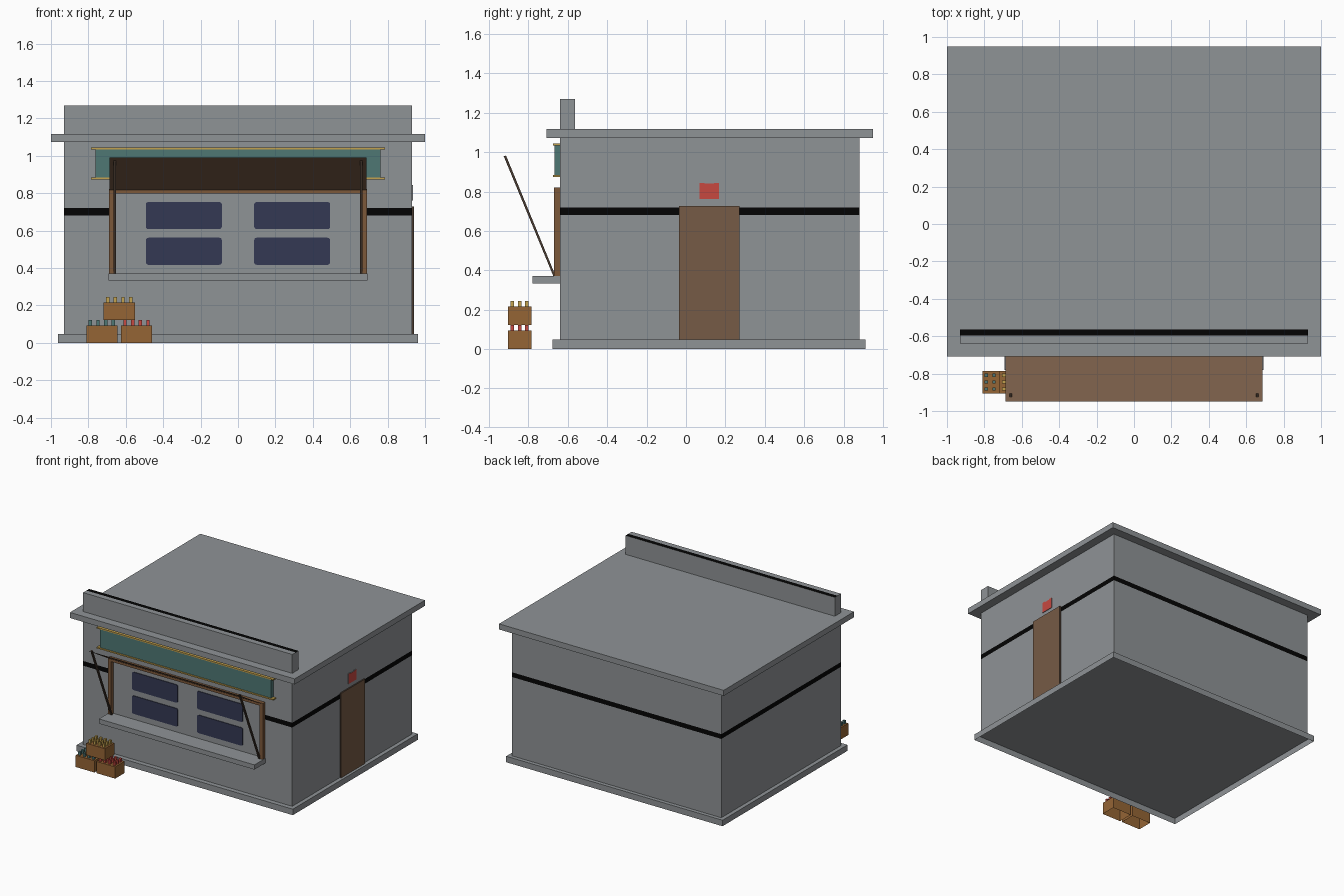
import bpy
import bmesh

if "Cube" in bpy.data.objects:
    bpy.data.objects.remove(bpy.data.objects["Cube"], do_unlink=True)


def material(name, r, g, b):
    """Flat material from 0-255 display values."""
    linear = [((c / 255 + 0.055) / 1.055) ** 2.4 for c in (r, g, b)] + [1]
    mat = bpy.data.materials.new(name)
    mat.use_nodes = True
    mat.diffuse_color = linear
    shader = next(n for n in mat.node_tree.nodes if n.type == 'BSDF_PRINCIPLED')
    shader.inputs["Base Color"].default_value = linear
    return mat


GREY = material("wall_grey", 143, 147, 150)
BLACK = material("stripe_black", 2, 2, 2)
TEAL = material("sign_teal", 79, 119, 116)
NAVY = material("glass_navy", 52, 57, 83)
DOOR = material("door_brown", 118, 91, 70)
FRAME = material("frame_wood", 124, 88, 58)
DARK = material("dark_wood", 72, 58, 48)
CRATE = material("crate_wood", 149, 101, 53)
RED = material("warning_red", 199, 72, 64)
GOLD = material("trim_gold", 196, 162, 78)


def finish(name, bm, *mats):
    mesh = bpy.data.meshes.new(name)
    bm.to_mesh(mesh)
    bm.free()
    for m in mats:
        mesh.materials.append(m)
    obj = bpy.data.objects.new(name, mesh)
    bpy.context.scene.collection.objects.link(obj)
    return obj


def add_box(bm, x, y, z):
    """Add a box between the (low, high) pairs of each axis."""
    for v in bmesh.ops.create_cube(bm, size=1)["verts"]:
        v.co = [r[0] if c < 0 else r[1] for c, r in zip(v.co, (x, y, z))]


def box_mesh(x, y, z, open_bottom=False):
    bm = bmesh.new()
    add_box(bm, x, y, z)
    bm.normal_update()
    if open_bottom:
        bottom = [f for f in bm.faces if f.normal.z < -0.5]
        bmesh.ops.delete(bm, geom=bottom, context='FACES_ONLY')
    return bm


def box(name, x, y, z, mat, open_bottom=False):
    return finish(name, box_mesh(x, y, z, open_bottom), mat)


def cut(bm, axis, values):
    """Slice the whole mesh across one axis (0, 1 or 2)."""
    for value in values:
        normal = [float(i == axis) for i in range(3)]
        bmesh.ops.bisect_plane(bm, geom=bm.verts[:] + bm.edges[:] + bm.faces[:],
                               plane_co=[n * value for n in normal],
                               plane_no=normal)
    bm.normal_update()


def prism_mesh(x, profile):
    """Extrude a (y, z) profile along x."""
    bm = bmesh.new()
    face = bm.faces.new([bm.verts.new((x[0], *p)) for p in profile])
    grown = bmesh.ops.extrude_face_region(bm, geom=[face])
    verts = [v for v in grown["geom"] if isinstance(v, bmesh.types.BMVert)]
    bmesh.ops.translate(bm, verts=verts, vec=(x[1] - x[0], 0, 0))
    bmesh.ops.recalc_face_normals(bm, faces=bm.faces)
    bm.normal_update()
    return bm


def paint_outer_side(bm):
    """Second material on the faces turned to +x."""
    for f in bm.faces:
        f.material_index = int(f.normal.x > 0.5)
    return bm


WALL = -0.64  # front wall plane

# Walls, with a painted band that stops at the serving window
bm = box_mesh((-0.931, 0.931), (WALL, 0.88), (0.048, 1.073), open_bottom=True)
cut(bm, 2, (0.682, 0.72))
cut(bm, 0, (-0.675, 0.675))
for f in bm.faces:
    c = f.calc_center_median()
    in_band = 0.682 < c.z < 0.72 and abs(f.normal.z) < 0.5
    in_window = abs(c.x) < 0.67 and c.y < -0.6
    f.material_index = int(in_band and not in_window)
finish("walls", bm, GREY, BLACK)

# Hollow plinth and roof slab
box("plinth", (-0.963, 0.963), (-0.678, 0.911), (0, 0.048), GREY, open_bottom=True)
box("roof_slab", (-1, 1), (-0.708, 0.949), (1.073, 1.118), GREY)

# Parapet with a dark strip along the back of its top
bm = box_mesh((-0.931, 0.931), (WALL, -0.563), (1.118, 1.27))
cut(bm, 1, (-0.597,))
for f in bm.faces:
    f.material_index = int(f.normal.z > 0.5 and f.calc_center_median().y > -0.597)
finish("parapet", bm, GREY, BLACK)

# Sign board with gold rails
box("sign_board", (-0.762, 0.762), (-0.667, WALL), (0.88, 1.038), TEAL)
for name, z in (("lower", 0.874), ("upper", 1.034)):
    box(f"sign_rail_{name}", (-0.785, 0.785), (-0.675, WALL), (z, z + 0.01), GOLD)

# Serving window: sill, frame, props and panes
box("window_sill", (-0.692, 0.692), (-0.78, WALL), (0.333, 0.371), GREY)
box("window_frame_top", (-0.69, 0.69), (-0.67, WALL), (0.798, 0.822), FRAME)
for side, s in (("left", 1), ("right", -1)):
    span = sorted((s * 0.66, s * 0.69))
    box(f"window_frame_{side}", span, (-0.67, WALL), (0.371, 0.798), FRAME)
    span = sorted((s * 0.652, s * 0.666))
    finish(f"awning_prop_{side}", prism_mesh(span, [
        (-0.674, 0.371), (-0.662, 0.371), (-0.914, 0.983), (-0.926, 0.98)]), DARK)
    for row, z in (("lower", 0.417), ("upper", 0.608)):
        x = sorted((s * 0.086, s * 0.493))
        bm = box_mesh(x, (WALL - 0.005, WALL), (z, z + 0.145))
        corners = [e for e in bm.edges
                   if abs(e.verts[0].co.y - e.verts[1].co.y) > 0.001]
        bmesh.ops.bevel(bm, geom=corners, offset=0.014, segments=3,
                        profile=0.5, affect='EDGES')
        finish(f"pane_{row}_{side}", bm, NAVY)

# Raised awning: a single sheet
bm = bmesh.new()
bm.faces.new([bm.verts.new(p) for p in (
    (-0.688, -0.67, 0.818), (0.688, -0.67, 0.818),
    (0.688, -0.949, 0.99), (-0.688, -0.949, 0.99))])
finish("awning", bm, DOOR)

# Side door with dark edges, and the notched notice above it
door = box_mesh((0.93, 0.942), (-0.035, 0.272), (0.048, 0.728))
finish("side_door", paint_outer_side(door), DARK, DOOR)
notice = prism_mesh((0.93, 0.936), [
    (0.068, 0.762), (0.168, 0.762), (0.168, 0.845), (0.142, 0.845),
    (0.142, 0.84), (0.094, 0.84), (0.094, 0.845), (0.068, 0.845)])
finish("door_notice", paint_outer_side(notice), GREY, RED)


# Bottle crates, open underneath, with square bottle necks
def crate(name, x, z, bottle_mat):
    y = -0.845
    box(name, (x - 0.083, x + 0.083), (y - 0.06, y + 0.06), (z, z + 0.094),
        CRATE, open_bottom=True)
    bm = bmesh.new()
    for i in range(4):
        for j in range(3):
            bx, by = x + (i - 1.5) * 0.041, y + (j - 1) * 0.037
            add_box(bm, (bx - 0.009, bx + 0.009), (by - 0.009, by + 0.009),
                    (z + 0.09, z + 0.122))
    finish(name + "_bottles", bm, bottle_mat)


crate("crate_right", -0.728, 0, TEAL)
crate("crate_left", -0.543, 0, RED)
crate("crate_top", -0.635, 0.122, GOLD)
